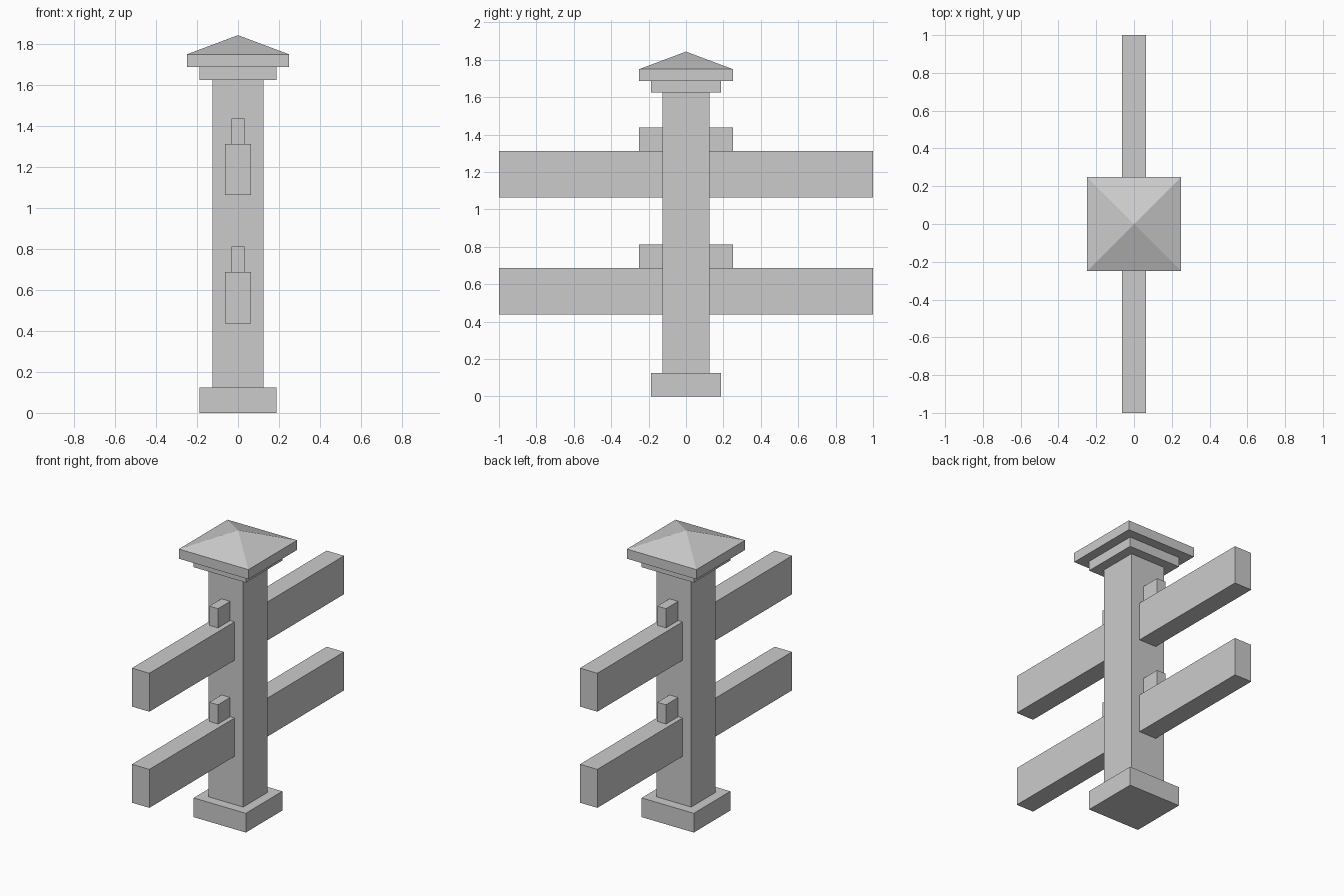
import bpy, bmesh
from mathutils import Vector

if "Cube" in bpy.data.objects:
    bpy.data.objects.remove(bpy.data.objects["Cube"])


def box(name, lo, hi, peak=None):
    """Axis-aligned box from two corners; peak raises the top face to a point."""
    lo, hi = Vector(lo), Vector(hi)
    bm = bmesh.new()
    bmesh.ops.create_cube(bm, size=1)
    bmesh.ops.scale(bm, vec=hi - lo, verts=bm.verts)
    bmesh.ops.translate(bm, vec=(lo + hi) / 2, verts=bm.verts)
    if peak is not None:
        bm.normal_update()
        top = max(bm.faces, key=lambda f: f.normal.z)
        poked = bmesh.ops.poke(bm, faces=[top])
        poked["verts"][0].co.z = peak
    bmesh.ops.recalc_face_normals(bm, faces=bm.faces)
    mesh = bpy.data.meshes.new(name)
    bm.to_mesh(mesh)
    bm.free()
    obj = bpy.data.objects.new(name, mesh)
    bpy.context.collection.objects.link(obj)
    return obj


def mirror_y(obj):
    mod = obj.modifiers.new("mirror", 'MIRROR')
    mod.use_axis = (False, True, False)


def column(name, half, z0, z1, peak=None):
    return box(name, (-half, -half, z0), (half, half, z1), peak)


# Post, stacked from the ground up
column("base", 0.1875, 0, 0.125)
column("post", 0.125, 0.125, 1.625)
column("collar", 0.1875, 1.625, 1.6875)
column("pyramid_cap", 0.25, 1.6875, 1.75, peak=1.84375)

# Two levels of rails with a small block on top, mirrored front to back
for level, z in (("lower", 0.4375), ("upper", 1.0625)):
    mirror_y(box(level + "_rail", (-0.0625, 0.125, z), (0.0625, 1, z + 0.25)))
    mirror_y(box(level + "_block", (-0.03125, 0.125, z + 0.25),
                 (0.03125, 0.25, z + 0.375)))
